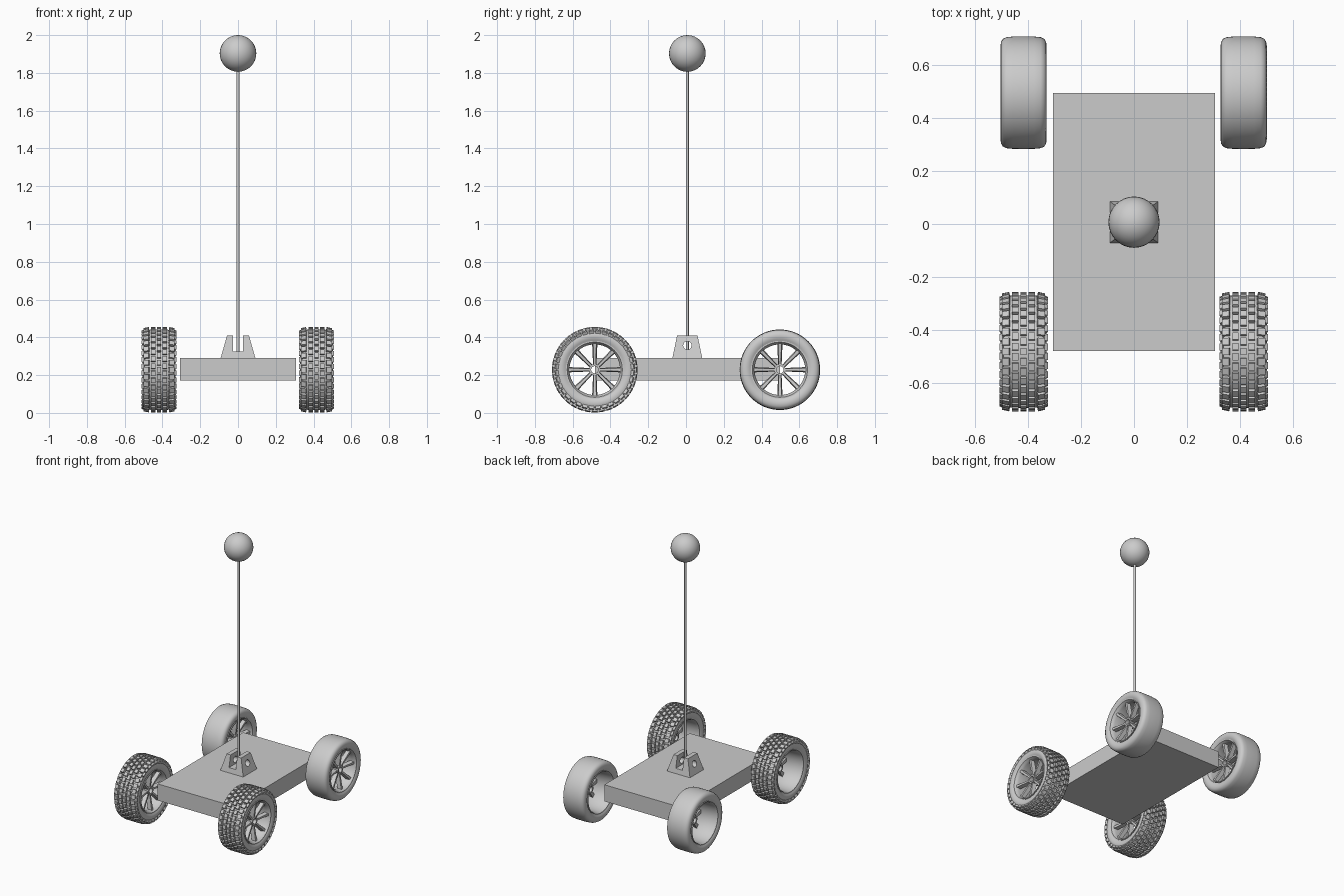
import bpy, bmesh, math
from mathutils import Matrix, Vector

if "Cube" in bpy.data.objects:
    bpy.data.objects.remove(bpy.data.objects["Cube"])

grey = bpy.data.materials.new("plain_grey")
grey.diffuse_color = (0.6, 0.6, 0.6, 1)
grey.use_nodes = True
grey.node_tree.nodes["Principled BSDF"].inputs["Base Color"].default_value = grey.diffuse_color


def finish(name, bm, loc=(0, 0, 0), smooth=None):
    bmesh.ops.recalc_face_normals(bm, faces=bm.faces)
    me = bpy.data.meshes.new(name)
    bm.to_mesh(me)
    bm.free()
    me.materials.append(grey)
    ob = bpy.data.objects.new(name, me)
    bpy.context.collection.objects.link(ob)
    ob.location = loc
    if smooth:
        bpy.ops.object.select_all(action='DESELECT')
        bpy.context.view_layer.objects.active = ob
        ob.select_set(True)
        bpy.ops.object.shade_smooth_by_angle(angle=math.radians(smooth))
    return ob


def lathe(bm, profile, n=64):
    """Spin a closed (x, radius) profile around the x axis."""
    rings = []
    for i in range(n):
        a = 2 * math.pi * i / n
        rings.append([bm.verts.new((x, r * math.sin(a), r * math.cos(a))) for x, r in profile])
    m = len(profile)
    for i in range(n):
        p, q = rings[i], rings[(i + 1) % n]
        for j in range(m):
            k = (j + 1) % m
            bm.faces.new((p[j], p[k], q[k], q[j]))


def box(bm, size, matrix):
    bmesh.ops.create_cube(bm, size=1, matrix=matrix @ Matrix.Diagonal((*size, 1)))


def tube(bm, r, length, matrix, n=16):
    bmesh.ops.create_cone(bm, cap_ends=True, segments=n, radius1=r, radius2=r,
                          depth=length, matrix=matrix)


# wheels are all the same way round: spokes sit on the +x side
def tyre(name, loc, treaded):
    bm = bmesh.new()
    half = [(0.0, 0.213), (0.04, 0.2125), (0.065, 0.210), (0.078, 0.204), (0.085, 0.193),
            (0.0875, 0.178), (0.084, 0.162), (0.076, 0.150), (0.074, 0.145)]
    lathe(bm, half + [(-x, r) for x, r in reversed(half[1:])])
    if treaded:
        n = 36
        for i in range(n):
            for col, (x, top, w, tilt) in enumerate([
                    (0, 0.2265, 0.022, 0), (0.031, 0.226, 0.024, 0), (-0.031, 0.226, 0.024, 0),
                    (0.066, 0.2235, 0.028, 12), (-0.066, 0.2235, 0.028, -12),
                    (0.081, 0.2105, 0.014, 25), (-0.081, 0.2105, 0.014, -25)]):
                a = 2 * math.pi * (i + (0.5 if col in (1, 2, 5, 6) else 0)) / n
                m = (Matrix.Rotation(a, 4, 'X') @ Matrix.Translation((x, 0, top - 0.011))
                     @ Matrix.Rotation(math.radians(tilt), 4, 'Y'))
                box(bm, (w, 0.027, 0.022), m)
    finish(name, bm, loc, 35)


def rim(name, loc):
    bm = bmesh.new()
    # barrel with lips
    lathe(bm, [(-0.083, 0.153), (-0.083, 0.146), (-0.07, 0.139), (0.06, 0.134), (0.072, 0.139),
               (0.084, 0.146), (0.084, 0.153), (0.07, 0.149), (-0.07, 0.149)])
    # hub with open bore
    lathe(bm, [(0.0, 0.03), (0.0, 0.019), (0.058, 0.019), (0.058, 0.03)], 24)
    # eight spokes, leaning outward to the rim
    for i in range(8):
        rot = Matrix.Rotation(2 * math.pi * i / 8, 4, 'X')
        v = []
        for r, x0, x1, w in ((0.024, 0.018, 0.052, 0.009), (0.138, 0.045, 0.070, 0.014)):
            for x, y in ((x0, -w), (x0, w), (x1, w * 0.6), (x1, -w * 0.6)):
                v.append(bm.verts.new(rot @ Vector((x, y, r))))
        for j in range(4):
            k = (j + 1) % 4
            bm.faces.new((v[j], v[k], v[k + 4], v[j + 4]))
        bm.faces.new(v[:4])
        bm.faces.new(v[4:])
    finish(name, bm, loc, 35)


for side, x in (("left", -0.418), ("right", 0.415)):
    for end, y, treaded in (("front", -0.483, True), ("rear", 0.497, False)):
        loc = (x, y, 0.2285)
        tyre(f"{end}_{side}_tyre", loc, treaded)
        rim(f"{end}_{side}_rim", loc)

# chassis slab
bm = bmesh.new()
box(bm, (0.614, 0.977, 0.12), Matrix.Translation((0, 0.008, 0.231)))
finish("chassis", bm)

# pivot bracket: tapered block with a slot along y and a pin hole along x
CY = 0.007
bm = bmesh.new()
box(bm, (0.184, 0.158, 0.12), Matrix.Translation((0, CY, 0.35)))
for v in bm.verts:
    if v.co.z > 0.35:
        v.co.x *= 0.058 / 0.092
        v.co.y = CY + (v.co.y - CY) * 0.054 / 0.079
bracket = finish("pivot_bracket", bm)

bm = bmesh.new()
box(bm, (0.054, 0.4, 0.2), Matrix.Translation((0, CY, 0.425)))
slot = finish("slot_cutter", bm)
bm = bmesh.new()
tube(bm, 0.022, 0.4, Matrix.Translation((0, CY, 0.357)) @ Matrix.Rotation(math.pi / 2, 4, 'Y'), 24)
hole = finish("hole_cutter", bm)
bpy.context.view_layer.objects.active = bracket
for cutter in (slot, hole):
    cutter.hide_render = True
    mod = bracket.modifiers.new("cut", 'BOOLEAN')
    mod.operation = 'DIFFERENCE'
    mod.solver = 'EXACT'
    mod.object = cutter
    bpy.ops.object.modifier_apply(modifier=mod.name)
for cutter in (slot, hole):
    bpy.data.objects.remove(cutter)

# pendulum rod and ball
bm = bmesh.new()
tube(bm, 0.008, 1.51, Matrix.Translation((0, CY, 1.08)))
finish("pendulum_rod", bm, smooth=40)
bm = bmesh.new()
bmesh.ops.create_uvsphere(bm, u_segments=32, v_segments=16, radius=0.097)
finish("pendulum_ball", bm, (0, CY, 1.903), 40)
